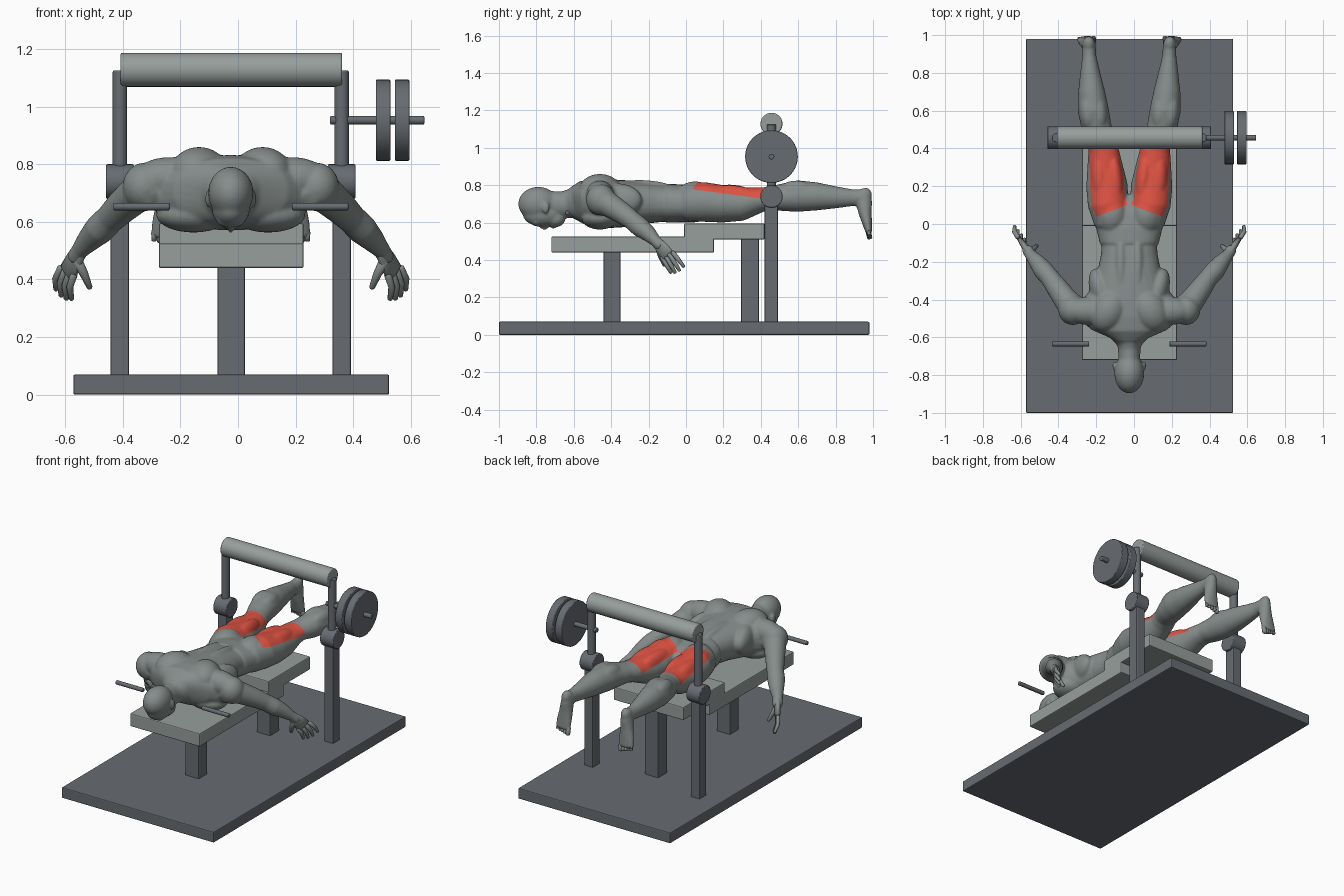
import bpy, bmesh, math
from mathutils import Vector, Matrix

default = bpy.data.objects.get("Cube")
if default:
    bpy.data.objects.remove(default, do_unlink=True)

MID = -0.025   # x of the bench and figure centre line
TAU = math.tau


def material(name, r, g, b):
    mat = bpy.data.materials.new(name)
    mat.use_nodes = True
    mat.diffuse_color = (r, g, b, 1)
    mat.node_tree.nodes["Principled BSDF"].inputs["Base Color"].default_value = (r, g, b, 1)
    return mat


steel = material("dark steel", .135, .15, .168)
padding = material("pale grey padding", .31, .345, .33)
skin = material("grey skin", .235, .265, .258)
red = material("red muscle", .73, .085, .055)


# ---------- equipment helpers ----------
def box(name, low, high, mat, bevel=.006):
    low, high = Vector(low), Vector(high)
    bpy.ops.mesh.primitive_cube_add(size=1, location=(low + high) / 2)
    obj = bpy.context.object
    obj.name = name
    obj.scale = high - low
    bpy.ops.object.transform_apply(location=False, rotation=False, scale=True)
    obj.data.materials.append(mat)
    mod = obj.modifiers.new("soft edges", 'BEVEL')
    mod.width, mod.segments = bevel, 2
    return obj


def rod(name, start, end, radius, mat, bevel=.004):
    start, end = Vector(start), Vector(end)
    axis = end - start
    bpy.ops.mesh.primitive_cylinder_add(vertices=40, radius=radius, depth=axis.length,
                                        location=(start + end) / 2,
                                        rotation=axis.to_track_quat('Z', 'Y').to_euler())
    obj = bpy.context.object
    obj.name = name
    obj.data.materials.append(mat)
    mod = obj.modifiers.new("soft edges", 'BEVEL')
    mod.width, mod.segments, mod.limit_method = bevel, 2, 'ANGLE'
    bpy.ops.object.shade_smooth_by_angle(angle=math.radians(40))
    return obj


# ---------- machine frame and bench ----------
box("floor_plate", (-.572, -1, 0), (.525, .98, .07), steel)
box("front_pad", (-.275, -.72, .44), (.228, .15, .525), padding)
box("rear_pad", (-.275, -.01, .51), (.228, .42, .595), padding)
box("front_pedestal", (-.072, -.44, .06), (.025, -.35, .445), steel)
box("rear_pedestal", (-.072, .295, .06), (.025, .39, .515), steel)

PIVOT_Y = .457
for side, label in ((-1, "right"), (1, "left")):
    x = MID + side * .385
    box(label + "_upright", (x - .032, .42, .06), (x + .032, .492, .74), steel)
    rod(label + "_pivot", (x - .048, PIVOT_Y, .74), (x + .048, PIVOT_Y, .74), .06, steel)
    rod(label + "_swing_arm", (x, PIVOT_Y, .74), (x, PIVOT_Y, 1.125), .025, steel)
    grip = MID + side * .31
    rod(label + "_grip", (grip - .098, -.635, .653), (grip + .098, -.635, .653), .013, steel)

rod("leg_roller", (-.408, PIVOT_Y, 1.128), (.362, PIVOT_Y, 1.128), .059, padding, .006)
rod("weight_bar", (.32, PIVOT_Y, .953), (.647, PIVOT_Y, .953), .015, steel)
for label, x in (("inner", .479), ("outer", .545)):
    rod(label + "_weight", (x, PIVOT_Y, .953), (x + .05, PIVOT_Y, .953), .141, steel)


# ---------- figure helpers ----------
def tube(bm, rings, ref=(1, 0, 0), power=2.0, sides=28):
    """Loft ellipses given as (x, y, z, radius along ref, other radius)."""
    pts = [Vector(r[:3]) for r in rings]
    first = (pts[0] - pts[1]).normalized()
    last = (pts[-1] - pts[-2]).normalized()
    tip = lambda r, d: (*(Vector(r[:3]) + d * min(r[3:]) * .5), r[3] * .6, r[4] * .6)
    rings = [tip(rings[0], first), *rings, tip(rings[-1], last)]
    pts = [Vector(r[:3]) for r in rings]
    bend = lambda v: math.copysign(abs(v) ** (2 / power), v)
    loops = []
    for i, ring in enumerate(rings):
        t = (pts[min(i + 1, len(pts) - 1)] - pts[max(i - 1, 0)]).normalized()
        a = Vector(ref)
        a = (a - t * a.dot(t)).normalized()
        b = t.cross(a)
        loops.append([bm.verts.new(pts[i] + a * ring[3] * bend(math.cos(TAU * k / sides))
                                   + b * ring[4] * bend(math.sin(TAU * k / sides)))
                      for k in range(sides)])
    for lower, upper in zip(loops, loops[1:]):
        for k in range(sides):
            n = (k + 1) % sides
            bm.faces.new((lower[k], lower[n], upper[n], upper[k]))
    bm.faces.new(loops[0])
    bm.faces.new(loops[-1])


def blob(bm, centre, radii, turn=0):
    matrix = Matrix.Translation(centre) @ Matrix.Rotation(turn, 4, 'Z') @ Matrix.Diagonal((*radii, 1))
    bmesh.ops.create_uvsphere(bm, u_segments=24, v_segments=16, radius=1, matrix=matrix)


def to_object(bm, name):
    bmesh.ops.recalc_face_normals(bm, faces=bm.faces)
    mesh = bpy.data.meshes.new(name)
    bm.to_mesh(mesh)
    bm.free()
    mesh.shade_smooth()
    mesh.materials.append(skin)
    obj = bpy.data.objects.new(name, mesh)
    obj.location.x = MID
    bpy.context.collection.objects.link(obj)
    return obj


# ---------- figure lying face down ----------
body = bmesh.new()
# torso: y, half width, underside, back
torso = [(-.60, .10, .61, .79), (-.56, .20, .595, .822), (-.50, .27, .58, .832),
         (-.42, .265, .57, .832), (-.34, .20, .575, .828), (-.25, .168, .59, .822),
         (-.16, .15, .60, .81), (-.112, .147, .605, .802), (-.104, .156, .60, .808),
         (-.03, .174, .60, .804), (.05, .19, .60, .79), (.11, .185, .61, .77)]
tube(body, [(0, y, (lo + hi) / 2, w, (hi - lo) / 2) for y, w, lo, hi in torso], power=2.3)
# neck and head
tube(body, [(0, -.76, .70, .055, .07), (0, -.66, .695, .06, .072), (0, -.57, .71, .085, .085)])
blob(body, (0, -.79, .70), (.079, .107, .091))
blob(body, (0, -.765, .645), (.066, .108, .067))
blob(body, (0, -.70, .62), (.052, .055, .045))
blob(body, (0, -.80, .602), (.05, .025, .022))
blob(body, (0, -.757, .585), (.013, .028, .024))
blob(body, (0, -.71, .582), (.026, .016, .014))

leg = [(.10, 0, .705, .085, .095), (.112, .1, .71, .107, .106), (.118, .2, .70, .110, .1),
       (.128, .3, .70, .095, .09), (.138, .4, .722, .079, .066), (.152, .45, .73, .073, .062),
       (.175, .52, .735, .08, .074), (.19, .6, .742, .082, .084), (.2, .7, .74, .071, .075),
       (.207, .8, .735, .053, .059), (.212, .89, .733, .037, .045), (.213, .95, .733, .035, .043)]
foot = [(.213, .953, .765, .03, .03), (.215, .95, .715, .036, .045), (.22, .958, .65, .043, .035),
        (.225, .97, .59, .05, .025), (.228, .978, .55, .051, .018)]
arm = [(.27, -.47, .72, .078), (.33, -.41, .695, .066), (.38, -.34, .65, .058),
       (.42, -.285, .61, .051), (.455, -.245, .575, .053), (.49, -.2, .54, .043),
       (.525, -.16, .50, .03), (.54, -.135, .475, .03)]
for s in (-1, 1):
    flip = lambda rows: [(s * r[0], *r[1:]) for r in rows]
    tube(body, flip(leg))
    tube(body, flip(foot))
    tube(body, [(*r, r[3]) for r in flip(arm)])
    blob(body, (s * .079, -.75, .68), (.01, .022, .03))               # ear
    blob(body, (s * .11, -.46, .77), (.095, .12, .09), s * .5)        # shoulder blade
    blob(body, (s * .21, -.46, .75), (.13, .075, .075))               # rear shoulder
    blob(body, (s * .30, -.455, .722), (.076, .08, .083))             # deltoid
    blob(body, (s * .145, -.37, .72), (.06, .14, .09), -s * .3)       # side back
    blob(body, (s * .13, -.46, .625), (.13, .10, .062))               # chest
    blob(body, (s * .045, -.25, .755), (.042, .22, .073))             # spine column
    blob(body, (s * .09, .05, .735), (.085, .11, .085))               # buttock
    blob(body, (s * .075, .23, .735), (.045, .15, .068), -s * .1)     # inner hamstring
    blob(body, (s * .155, .23, .735), (.05, .16, .065), -s * .05)     # outer hamstring
    blob(body, (s * .16, .59, .765), (.045, .10, .057), -s * .1)      # inner calf
    blob(body, (s * .22, .59, .765), (.045, .10, .06), -s * .1)       # outer calf
    blob(body, (s * .214, .962, .745), (.03, .032, .042))             # heel
figure = to_object(body, "body")

# fuse the muscles into one skin
remesh = figure.modifiers.new("fuse", 'REMESH')
remesh.mode, remesh.voxel_size = 'VOXEL', .0075
soften = figure.modifiers.new("soften", 'SMOOTH')
soften.factor, soften.iterations = .5, 5
graph = bpy.context.evaluated_depsgraph_get()
fused = bpy.data.meshes.new_from_object(figure.evaluated_get(graph))
figure.modifiers.clear()
figure.data = fused
fused.materials.clear()
fused.materials.append(skin)
fused.materials.append(red)

# cut the highlighted back of both thighs and colour it
FRONT, BACK, LEAN, DROP = .105, .41, .38, .13
height = lambda y: .782 - DROP * y
bm = bmesh.new()
bm.from_mesh(fused)
for point, normal in (((0, FRONT, 0), (LEAN, 1, 0)), ((0, FRONT, 0), (-LEAN, 1, 0)),
                      ((0, BACK, 0), (0, 1, 0)), ((0, 0, height(0)), (0, DROP, 1))):
    bmesh.ops.bisect_plane(bm, geom=bm.verts[:] + bm.edges[:] + bm.faces[:],
                           plane_co=point, plane_no=normal, dist=1e-5)
for face in bm.faces:
    c = face.calc_center_median()
    inside = FRONT - LEAN * abs(c.x) < c.y < BACK and c.z > height(c.y) and abs(c.x) > .012
    face.material_index = 1 if inside else 0
    face.smooth = True
bm.to_mesh(fused)
bm.free()

# hands and toes
for s, label in ((-1, "right"), (1, "left")):
    hand = bmesh.new()
    across = (s * .6, .75, .3)
    tube(hand, [(s * .522, -.165, .505, .028, .025), (s * .545, -.13, .465, .038, .019),
                (s * .565, -.10, .425, .044, .016)], across)
    knuckles = Vector((.545, -.128, .415)), Vector((.59, -.07, .44))
    tips = Vector((.553, -.08, .332)), Vector((.607, -.012, .365))
    for i in range(4):
        base, end = (pair[0].lerp(pair[1], i / 3) for pair in (knuckles, tips))
        end.z -= .012 * math.sin(math.pi * i / 3)
        mid = base.lerp(end, .5) + Vector((.01, 0, 0))
        tube(hand, [(s * p.x, p.y, p.z, r, r) for p, r in ((base, .013), (mid, .012), (end, .009))],
             across, sides=12)
    tube(hand, [(s * .535, -.145, .465, .02, .02), (s * .51, -.135, .42, .015, .015),
                (s * .49, -.115, .372, .01, .01)], across, sides=12)
    to_object(hand, label + "_hand")

    toes = bmesh.new()
    for i in range(5):
        x, r = s * (.19 + .019 * i), .014 - .0012 * i
        tube(toes, [(x, .975, .56, r, r), (x, .978, .535, r, r),
                    (x, .983, .518 + .006 * i, r, r)], sides=12)
    to_object(toes, label + "_toes")
